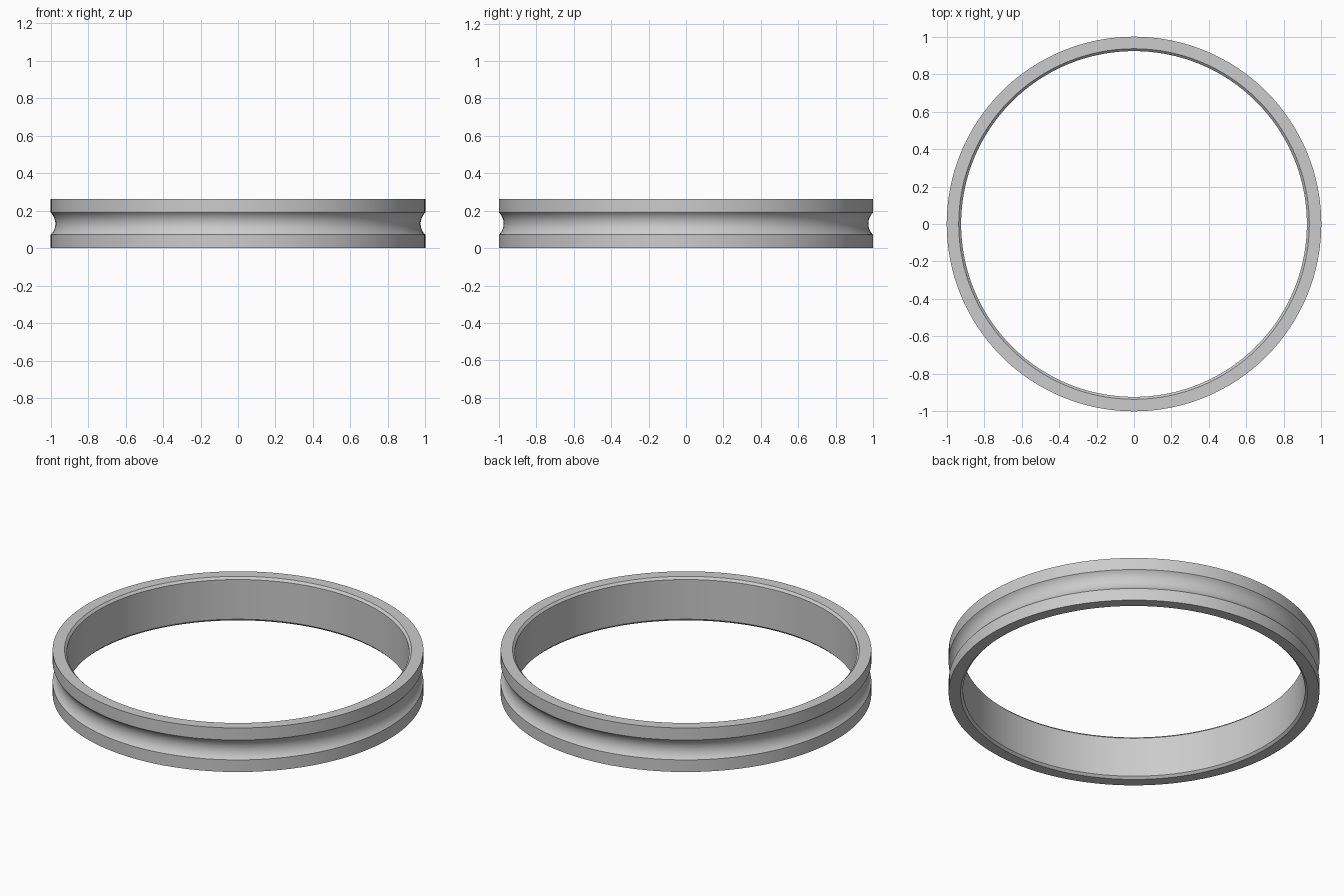
import bpy, bmesh, math

cube = bpy.data.objects.get("Cube")
if cube:
    bpy.data.objects.remove(cube, do_unlink=True)

SEGMENTS = 128
HEIGHT, OUTER, BORE, CHAMFER = 0.262, 1.0, 0.923, 0.013
GROOVE_HALF, GROOVE_DEPTH, GROOVE_STEPS = 0.059, 0.025, 14

steel = bpy.data.materials.new("steel_grey")
steel.use_nodes = True
colour = (0.6, 0.6, 0.6, 1)
steel.diffuse_color = colour
steel.node_tree.nodes["Principled BSDF"].inputs["Base Color"].default_value = colour

# Cross-section: chamfered bore, flat rims, outer raceway groove cut as a circular arc
mid = HEIGHT / 2
groove_radius = (GROOVE_HALF**2 + GROOVE_DEPTH**2) / (2 * GROOVE_DEPTH)
groove_centre = OUTER - GROOVE_DEPTH + groove_radius
half_angle = math.asin(GROOVE_HALF / groove_radius)
profile = [(BORE, HEIGHT - CHAMFER), (BORE, CHAMFER), (BORE + CHAMFER, 0), (OUTER, 0)]
for i in range(GROOVE_STEPS + 1):
    a = half_angle * (2 * i / GROOVE_STEPS - 1)
    profile.append((groove_centre - groove_radius * math.cos(a),
                    mid + groove_radius * math.sin(a)))
profile += [(OUTER, HEIGHT), (BORE + CHAMFER, HEIGHT)]

# Revolve the section around z
bm = bmesh.new()
rings = []
for s in range(SEGMENTS):
    t = 2 * math.pi * s / SEGMENTS
    rings.append([bm.verts.new((r * math.cos(t), r * math.sin(t), z)) for r, z in profile])
n = len(profile)
for s in range(SEGMENTS):
    here, there = rings[s], rings[(s + 1) % SEGMENTS]
    for j in range(n):
        k = (j + 1) % n
        bm.faces.new((here[j], there[j], there[k], here[k]))
bmesh.ops.recalc_face_normals(bm, faces=bm.faces)
mesh = bpy.data.meshes.new("grooved_ring")
bm.to_mesh(mesh)
bm.free()
mesh.materials.append(steel)

ring = bpy.data.objects.new("grooved_ring", mesh)
bpy.context.collection.objects.link(ring)
bpy.ops.object.select_all(action="DESELECT")
ring.select_set(True)
bpy.context.view_layer.objects.active = ring
bpy.ops.object.shade_smooth_by_angle(angle=math.radians(25))
